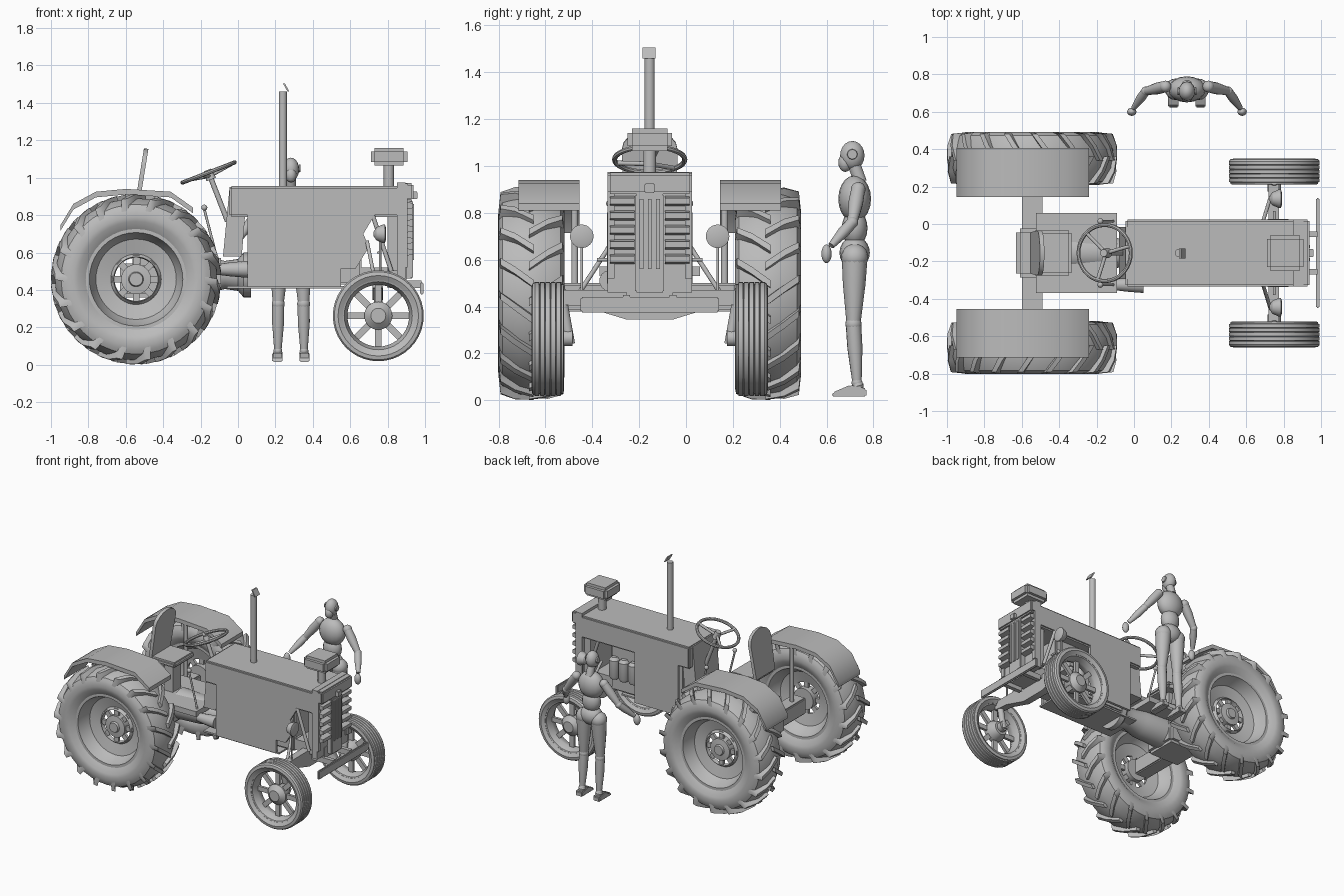
import bpy, bmesh, math
from math import cos, sin, pi, tau
from mathutils import Vector, Matrix

if "Cube" in bpy.data.objects:
    bpy.data.objects.remove(bpy.data.objects["Cube"])

SHADE = (.5, .5, .5, 1)
grey = bpy.data.materials.new("plain grey")
grey.use_nodes = True
grey.diffuse_color = SHADE
grey.node_tree.nodes["Principled BSDF"].inputs["Base Color"].default_value = SHADE
MIDDLE = -.155  # y of the tractor's centre line


def finish(bm, name, bevel=0):
    if bevel:
        bmesh.ops.bevel(bm, geom=bm.edges[:], offset=bevel, segments=2, affect='EDGES')
    bmesh.ops.recalc_face_normals(bm, faces=bm.faces[:])
    for face in bm.faces:
        face.smooth = True
    for edge in bm.edges:
        edge.smooth = edge.calc_face_angle(0) < math.radians(32)
    mesh = bpy.data.meshes.new(name)
    bm.to_mesh(mesh)
    bm.free()
    mesh.materials.append(grey)
    obj = bpy.data.objects.new(name, mesh)
    bpy.context.collection.objects.link(obj)
    return obj


def skin(bm, rings, closed=False):
    """Join equal rings of vertices with quads; cap the ends or join them."""
    pairs = list(zip(rings, rings[1:]))
    if closed:
        pairs.append((rings[-1], rings[0]))
    for first, second in pairs:
        for i in range(len(first)):
            bm.faces.new((first[i - 1], first[i], second[i], second[i - 1]))
    if not closed:
        bm.faces.new(rings[0])
        bm.faces.new(rings[-1])


def prism(name, outline, low, high, axis='y', bevel=0):
    """Extrude an xz outline along y, or a yz outline along x."""
    bm = bmesh.new()
    skin(bm, [[bm.verts.new((a, t, b) if axis == 'y' else (t, a, b)) for a, b in outline]
              for t in (low, high)])
    return finish(bm, name, bevel)


def box(name, x, z, half_width, y=0, bevel=0):
    """Block over x and z ranges, with y measured from the centre line."""
    (left, right), (bottom, top) = x, z
    outline = [(left, bottom), (right, bottom), (right, top), (left, top)]
    return prism(name, outline, MIDDLE + y - half_width, MIDDLE + y + half_width, bevel=bevel)


def facing(axis):
    return Vector((0, 0, 1)).rotation_difference(Vector(axis))


def lathe(name, profile, centre, axis, segments=32, closed=False):
    """Spin (radius, height) points around an axis."""
    bm = bmesh.new()
    turn = Matrix.Translation(centre) @ facing(axis).to_matrix().to_4x4()
    angles = [tau * i / segments for i in range(segments)]
    skin(bm, [[bm.verts.new(turn @ Vector((r * cos(a), r * sin(a), h))) for a in angles]
              for r, h in profile], closed)
    return finish(bm, name)


def limb(name, start, end, radius, end_radius=None, bulge=0):
    start, end = Vector(start), Vector(end)
    length = (end - start).length
    end_radius = end_radius or radius
    belly = (radius + end_radius) / 2 + bulge
    return lathe(name, [(radius, 0), (belly, length * .4), (end_radius, length)], start, end - start, 14)


def ball(name, place, size):
    bm = bmesh.new()
    bmesh.ops.create_uvsphere(bm, u_segments=16, v_segments=10, radius=1,
                              matrix=Matrix.Translation(place) @ Matrix.Diagonal((*size, 1)))
    return finish(bm, name)


def spokes(name, centre, inner, outer):
    bm = bmesh.new()
    for i in range(8):
        place = Matrix.Translation(centre) @ Matrix.Rotation(tau * i / 8, 4, 'Y')
        place = place @ Matrix.Translation(((inner + outer) / 2, 0, 0))
        bmesh.ops.create_cube(bm, size=1, matrix=place @ Matrix.Diagonal((outer - inner, .02, .035, 1)))
    return finish(bm, name)


def mirrored(half):
    return half + [(r, -h) for r, h in reversed(half)]


def tread(name, centre, count):
    """Curved bars that run alternately from each shoulder to the middle."""
    bm = bmesh.new()
    path = [(.138, .36, 0), (.132, .418, .03), (.07, .437, .13), (-.01, .44, .26)]
    for k in range(count * 2):
        side = 1 if k % 2 else -1
        rings = []
        for across, radius, lead in path:
            ring = []
            for lift, spread in ((-.03, -.04), (.016, -.035), (.016, .035), (-.03, .04)):
                angle = pi * k / count - lead + spread
                offset = Vector((cos(angle), 0, sin(angle))) * (radius + lift)
                ring.append(bm.verts.new(centre + offset + Vector((0, side * across, 0))))
            rings.append(ring)
        skin(bm, rings)
    return finish(bm, name)


for s, side in ((-1, "right"), (1, "left")):
    def beside(x, y, z):
        return Vector((x, MIDDLE + s * y, z))
    outward = (0, s, 0)

    # Rear wheel: rounded tyre, bars, dished rim
    hub = beside(-.545, .505, .457)
    bend = [pi * i / 12 for i in range(1, 6)]
    half = [(.262, .105)] + [(.34 + .093 * sin(a - .6), .142 * cos(a - .6) ** .5) for a in bend] + [(.433, .05)]
    lathe(side + "_rear_tyre", mirrored(half), hub, outward, 40, True)
    tread(side + "_rear_tread", hub, 18)
    dish = [(.27, .11), (.25, .11), (.235, .06), (.215, .02), (.135, 0), (.12, .02)]
    back = [(.115, -.01), (.2, -.03), (.235, -.07), (.25, -.11), (.27, -.11)]
    lathe(side + "_rear_rim", dish + back, hub, outward, 40, True)
    spokes(side + "_rear_spokes", hub, .06, .13)
    lathe(side + "_rear_hub", [(.08, -.04), (.08, .025), (.04, .03), (.035, .045)], hub, outward)

    # Fender: bent strip of even thickness
    roof = [(-.95, .745), (-.88, .86), (-.76, .925), (-.6, .94), (-.36, .925), (-.24, .84)]
    lining = [(x, z - .03) for x, z in reversed(roof)]
    prism(side + "_fender", roof + lining, beside(0, .3, 0).y, beside(0, .56, 0).y)
    limb(side + "_fender_bracket", beside(-.55, .32, .45), beside(-.55, .32, .92), .015)

    # Front wheel: ribbed tyre on a spoked rim
    hub = beside(.75, .435, .262)
    ribs = [(.19, .055), (.215, .07), (.235, .066)]
    for i in range(-2, 3):
        ribs += [(.243, -i * .023 + .009), (.243, -i * .023 - .009), (.235, -i * .023 - .0115)]
    lathe(side + "_front_tyre", ribs + [(.235, -.066), (.215, -.07), (.19, -.055)], hub, outward, 40, True)
    lathe(side + "_front_rim", mirrored([(.195, .055), (.182, .05), (.165, .01)]), hub, outward, 40, True)
    spokes(side + "_front_spokes", hub, .06, .17)
    lathe(side + "_front_hub", [(.05, -.07), (.075, -.02), (.075, .02), (.04, .05)], hub, outward)
    limb(side + "_kingpin", beside(.75, .385, .49), beside(.75, .34, .24), .022)
    limb(side + "_stub_axle", beside(.75, .33, .265), beside(.75, .4, .265), .035)

    # Headlight on its stem
    lathe(side + "_headlight", [(.012, -.05), (.035, -.035), (.05, 0), (.05, .01), (.035, .015)],
          beside(.775, .29, .7), (1, 0, 0))
    limb(side + "_headlight_stem", beside(.76, .29, .45), beside(.76, .29, .68), .006)
    limb(side + "_headlight_rail", beside(.75, .17, .6), beside(.75, .225, .6), .007)

    # Louvres, struts and steering links
    for i in range(5):
        z = .58 + i * .062
        slope = [(.89, z), (.935, z + .01), (.935, z + .035), (.89, z + .045)]
        prism(side + "_louvre", slope, beside(0, .065, 0).y, beside(0, .17, 0).y)
    box(side + "_grille_edge", (.85, .905), (.52, .97), .015, s * .165)
    limb(side + "_front_strut", beside(.72, .17, .8), beside(.82, .17, .5), .012)
    limb(side + "_steering_link", beside(.69, .17, .66), beside(.73, .3, .46), .01)
    box(side + "_bumper_arm", (.8, .98), (.41, .45), .015, s * .1)

    # Lever beside the dashboard
    limb(side + "_lever", beside(-.11, .17, .56), beside(-.18, .17, .83), .007)
    ball(side + "_lever_knob", beside(-.18, .17, .84), [.016] * 3)

# Bonnet, side panels and engine
box("bonnet", (-.045, .86), (.79, .955), .18, bevel=.01)
cutaway = [(.05, .415), (.55, .415), (.55, .515), (.63, .515), (.7, .63), (.67, .7), (.73, .8), (.05, .8)]
prism("right_panel", cutaway, MIDDLE - .18, MIDDLE - .16)
box("left_panel", (.05, .41), (.42, .8), .01, .17)
box("engine_block", (.05, .66), (.43, .8), .11, bevel=.01)
box("oil_pan", (-.06, .57), (.408, .42), .14, -.03)
for x in (.46, .54, .62):
    lathe("engine_canister", [(.03, 0), (.038, .02), (.038, .14), (.02, .16)], (x, MIDDLE + .12, .53), (0, 0, 1))
box("radiator", (.8, .87), (.5, .8), .15)
box("frame_rail", (.5, .9), (.44, .52), .1)

# Grille, lamp, bumper and front axle
box("grille_shell", (.85, .895), (.46, .975), .18)
box("grille_brow", (.85, .938), (.88, .972), .18, bevel=.01)
box("grille_centre", (.89, .935), (.46, .88), .062, bevel=.006)
for y in (-.035, 0, .035):
    box("grille_slat", (.93, .942), (.56, .86), .008, y)
box("front_lamp", (.93, .96), (.885, .925), .022, bevel=.004)
box("bumper", (.972, .992), (.375, .44), .295, bevel=.006)
belly = [(-.4, .47), (-.4, .41), (-.28, .4), (-.1, .345)]
prism("front_axle", [(MIDDLE + y, z) for y, z in belly + [(-y, z) for y, z in reversed(belly)]], .72, .775, 'x')

# Exhaust and air cleaner
limb("exhaust_pipe", (.24, MIDDLE, .95), (.24, MIDDLE, 1.46), .022)
flap = [(.24, 1.505), (.25, 1.505), (.275, 1.46), (.265, 1.46)]
prism("exhaust_flap", flap, MIDDLE - .03, MIDDLE + .025)
limb("air_cleaner_stem", (.807, MIDDLE, .95), (.807, MIDDLE, 1.07), .028)
box("air_cleaner", (.71, .905), (1.065, 1.16), .095, bevel=.02)

# Dashboard and steering wheel
prism("dashboard", [(-.08, .58), (.02, .58), (.05, .95), (-.045, .95)], MIDDLE - .14, MIDDLE + .14)
hub, up = Vector((-.157, MIDDLE, 1.028)), Vector((-.36, 0, .93))
ring = [(.15 + .011 * cos(tau * i / 8), .011 * sin(tau * i / 8)) for i in range(8)]
lathe("steering_rim", ring, hub, up, 36, True)
for i in range(3):
    angle = tau * i / 3 + .25
    limb("steering_spoke", hub - up * .02, hub + facing(up) @ Vector((cos(angle), sin(angle), 0)) * .15, .01)
limb("steering_hub", hub - up * .04, hub + up * .015, .028, .02)
limb("steering_column", hub - up * .28, hub, .014)

# Platform and seat
box("platform", (-.525, -.09), (.53, .57), .215)
box("seat_pedestal", (-.47, -.4), (.56, .8), .05)
box("seat_cushion", (-.54, -.335), (.79, .83), .12, bevel=.012)
crown = [(.12 * cos(pi * i / 8), .25 + .09 * sin(pi * i / 8)) for i in range(9)]
seat_back = prism("seat_back", [(-.11, 0), (.11, 0)] + crown, -.012, .012, 'x')
seat_back.location = (-.545, MIDDLE, .82)
seat_back.rotation_euler.y = .16

# Rear axle and transmission
box("rear_axle", (-.6, -.49), (.38, .5), .42, bevel=.008)
box("gear_housing", (-.63, -.35), (.36, .54), .13, bevel=.02)
barrel = [(.11, 0), (.1, .2), (.075, .3), (.085, .37), (.12, .4), (.12, .44)]
lathe("transmission", barrel, (-.37, MIDDLE, .48), (1, 0, 0))
limb("foot_peg", (-.1, MIDDLE - .17, .51), (.05, MIDDLE - .17, .51), .03, .045)

# Standing jointed mannequin
body = Vector((.283, .72, 0))
ball("mannequin_head", body + Vector((0, -.01, 1.045)), (.044, .052, .062))
ball("mannequin_jaw", body + Vector((0, -.04, 1.015)), (.03, .03, .04))
limb("mannequin_neck", body + Vector((0, .025, .93)), body + Vector((0, 0, 1)), .028)
for part, z, size in (("chest", .86, (.1, .07, .1)), ("belly", .735, (.07, .055, .08)),
                      ("pelvis", .63, (.085, .065, .07))):
    ball("mannequin_" + part, body + Vector((0, 0, z)), size)
for s, side in ((-1, "right"), (1, "left")):
    def joint(x, y, z):
        return body + Vector((s * x, y, z))

    def chain(parts, radii, points):
        """Ball at each joint and a tapering limb to the next one."""
        for i, part in enumerate(parts):
            ball(side + "_" + part + "_joint", points[i], [radii[i] * 1.05] * 3)
            limb(side + "_" + part, points[i], points[i + 1], radii[i], radii[i + 1] * .9, .006)

    lathe(side + "_ear_disc", [(.022, 0), (.02, .008)], joint(.042, -.01, 1.05), (s, 0, 0))
    chain(("upper_arm", "forearm"), (.03, .024, .016),
          [joint(.115, .015, .9), joint(.22, -.01, .76), joint(.285, -.1, .66)])
    ball(side + "_hand", joint(.295, -.12, .625), (.025, .022, .04))
    chain(("thigh", "shin", "heel"), (.055, .033, .022, .02),
          [joint(.06, 0, .61), joint(.068, -.005, .325), joint(.07, .01, .075), joint(.07, .02, .04)])
    sole = [(.62, .015), (.77, .015), (.77, .05), (.7, .065), (.63, .035)]
    prism(side + "_foot", sole, body.x + s * .045, body.x + s * .1, 'x', .006)
